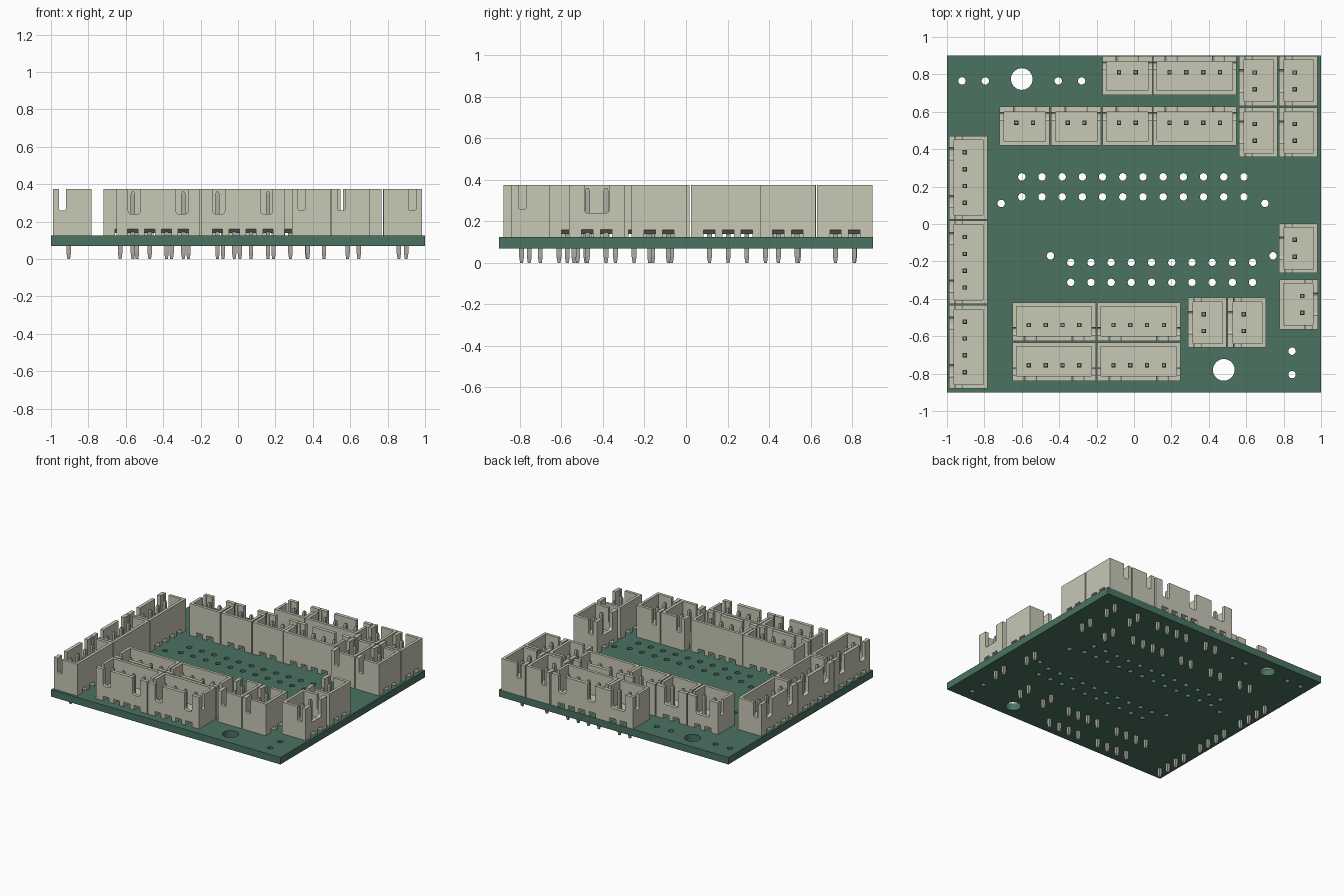
import bpy, bmesh
from math import sin, cos, pi, radians

if "Cube" in bpy.data.objects:
    bpy.data.objects.remove(bpy.data.objects["Cube"])


def material(name, rgb):
    m = bpy.data.materials.new(name)
    m.diffuse_color = (*rgb, 1)
    m.use_nodes = True
    m.node_tree.nodes["Principled BSDF"].inputs["Base Color"].default_value = m.diffuse_color
    return m


GREEN = material("board_green", (0.07, 0.17, 0.12))
CREAM = material("housing_cream", (0.58, 0.58, 0.47))
METAL = material("pin_metal", (0.42, 0.42, 0.37))
PITCH = 0.09
FRONT, BACK, SIDE = -0.085, 0.121, 0.088   # housing extents around the pins
BASE, TOP = 0.125, 0.375


def prism(bm, pts, axis, a, b):
    """Extrude a 2D profile along an axis from a to b."""
    put = {'x': lambda u, v, t: (t, u, v), 'y': lambda u, v, t: (u, t, v),
           'z': lambda u, v, t: (u, v, t)}[axis]
    lo = [bm.verts.new(put(u, v, a)) for u, v in pts]
    hi = [bm.verts.new(put(u, v, b)) for u, v in pts]
    bm.faces.new(lo)
    bm.faces.new(hi[::-1])
    n = len(pts)
    for i in range(n):
        j = (i + 1) % n
        bm.faces.new((lo[i], hi[i], hi[j], lo[j]))


def rect(u0, u1, v0, v1):
    return [(u0, v0), (u1, v0), (u1, v1), (u0, v1)]


def slot_profile(u0, u1, v0, v1, r):
    """Open-topped slot with a rounded bottom."""
    pts = [(u0, v1)]
    for cx, start in ((u0 + r, pi), (u1 - r, 1.5 * pi)):
        for k in range(5):
            a = start + k * pi / 8
            pts.append((cx + r * cos(a), v0 + r + r * sin(a)))
    return pts + [(u1, v1)]


def to_object(bm, name):
    bmesh.ops.recalc_face_normals(bm, faces=bm.faces)
    me = bpy.data.meshes.new(name)
    bm.to_mesh(me)
    bm.free()
    ob = bpy.data.objects.new(name, me)
    bpy.context.collection.objects.link(ob)
    return ob


def solid(name, prisms):
    bm = bmesh.new()
    for p in prisms:
        prism(bm, *p)
    return to_object(bm, name)


def housing_mesh(n):
    """Open box with latch slots, end notches and foot channels under the pins."""
    half = (n - 1) * PITCH / 2
    w = half + SIDE
    pins = [-half + i * PITCH for i in range(n)]
    if n == 2:
        slots = [(-0.06, 0.06)]
    else:
        slots = [(-half - 0.025, -half + 0.04), (half - 0.04, half + 0.025)]
    foot = [(-0.12, 0.1), (0.16, 0.1), (0.16, 0.167), (0.018, 0.14), (-0.12, 0.167)]
    body = solid("housing", [(rect(-w, w, FRONT, BACK), 'z', BASE, TOP)])
    cutters = [
        solid("cavity_cutter", [(rect(-w + 0.022, w - 0.022, FRONT + 0.027, BACK - 0.022), 'z', 0.195, 0.45)]),
        solid("latch_cutter", [(slot_profile(a, b, 0.24, 0.45, 0.018), 'y', -0.12, -0.05) for a, b in slots]),
        solid("end_cutter", [(slot_profile(-0.053, -0.014, 0.26, 0.45, 0.01), 'x', -w - 0.03, w + 0.03)]),
        solid("foot_cutter", [(foot, 'x', p - 0.0275, p + 0.0275) for p in pins])]
    for c in cutters:
        c.hide_render = True
        mod = body.modifiers.new(c.name, 'BOOLEAN')
        mod.operation, mod.solver, mod.object = 'DIFFERENCE', 'EXACT', c
    bpy.context.view_layer.update()
    me = bpy.data.meshes.new_from_object(body.evaluated_get(bpy.context.evaluated_depsgraph_get()))
    for o in cutters + [body]:
        bpy.data.objects.remove(o)
    me.materials.clear()
    me.materials.append(CREAM)
    return me


def pin_mesh(n):
    """Row of square pins tapered at both ends."""
    bm = bmesh.new()
    for i in range(n):
        x = (i - (n - 1) / 2) * PITCH
        rings = [[bm.verts.new((x + sx * h, sy * h, z)) for sx, sy in ((-1, -1), (1, -1), (1, 1), (-1, 1))]
                 for z, h in ((0.008, 0.007), (0.03, 0.0115), (0.345, 0.0115), (0.36, 0.007))]
        # slightly rounded solder tip
        for v in rings[0]:
            v.co.z = 0
        bm.faces.new(rings[0])
        bm.faces.new(rings[-1])
        for lo, hi in zip(rings, rings[1:]):
            for k in range(4):
                bm.faces.new((lo[k], lo[k - 1], hi[k - 1], hi[k]))
    ob = to_object(bm, "pins")
    me = ob.data
    bpy.data.objects.remove(ob)
    me.materials.append(METAL)
    return me


# Circuit board with drilled holes, filled from 2D outlines
holes = [(-0.6, 0.775, 0.058), (0.48, -0.78, 0.058)]
small = [(x, 0.765) for x in (-0.92, -0.795, -0.405, -0.28)]
small += [(-0.6 + i * 0.108, y) for i in range(12) for y in (0.252, 0.145)]
small += [(-0.338 + i * 0.108, y) for i in range(10) for y in (-0.205, -0.312)]
small += [(-0.71, 0.11), (0.7, 0.11), (-0.447, -0.17), (0.743, -0.17), (0.845, -0.68), (0.845, -0.805)]
holes += [(x, y, 0.02) for x, y in small]
cu = bpy.data.curves.new("board_outline", 'CURVE')
cu.dimensions, cu.fill_mode, cu.extrude = '2D', 'BOTH', 0.0275


def outline(pts):
    sp = cu.splines.new('POLY')
    sp.points.add(len(pts) - 1)
    for p, (x, y) in zip(sp.points, pts):
        p.co = (x, y, 0, 1)
    sp.use_cyclic_u = True


outline(rect(-1, 1, -0.9, 0.9))
for x, y, r in holes:
    n = 32 if r > 0.03 else 16
    outline([(x + r * cos(2 * pi * k / n), y + r * sin(2 * pi * k / n)) for k in range(n)])
tmp = bpy.data.objects.new("outline", cu)
bpy.context.collection.objects.link(tmp)
bpy.context.view_layer.update()
mesh = bpy.data.meshes.new_from_object(tmp.evaluated_get(bpy.context.evaluated_depsgraph_get()))
bpy.data.objects.remove(tmp)
bm = bmesh.new()
bm.from_mesh(mesh)
bmesh.ops.remove_doubles(bm, verts=bm.verts, dist=1e-5)
board = to_object(bm, "circuit_board")
for p in board.data.polygons:
    p.use_smooth = False
board.location.z = 0.0975
board.data.materials.append(GREEN)

# Connectors: latch-side rotation -> (pin count, x, y)
layout = {
    180: [(2, -0.035, 0.812), (4, 0.325, 0.812), (2, -0.585, 0.542), (2, -0.31, 0.542),
          (2, -0.035, 0.542), (4, 0.325, 0.542)],
    -90: [(2, 0.646, 0.765), (2, 0.86, 0.765), (2, 0.646, 0.49), (2, 0.86, 0.49), (2, 0.86, -0.13),
          (2, 0.373, -0.527), (2, 0.586, -0.527),
          (4, -0.905, 0.248), (4, -0.905, -0.205), (4, -0.905, -0.657)],
    90: [(2, 0.899, -0.43)],
    0: [(4, x, y) for x in (-0.427, 0.025) for y in (-0.54, -0.755)],
}
meshes = {n: (housing_mesh(n), pin_mesh(n)) for n in (2, 4)}
for angle, items in layout.items():
    for n, x, y in items:
        for name, me in zip(("connector_housing", "connector_pins"), meshes[n]):
            ob = bpy.data.objects.new(name, me)
            ob.location = (x, y, 0)
            ob.rotation_euler.z = radians(angle)
            bpy.context.collection.objects.link(ob)
